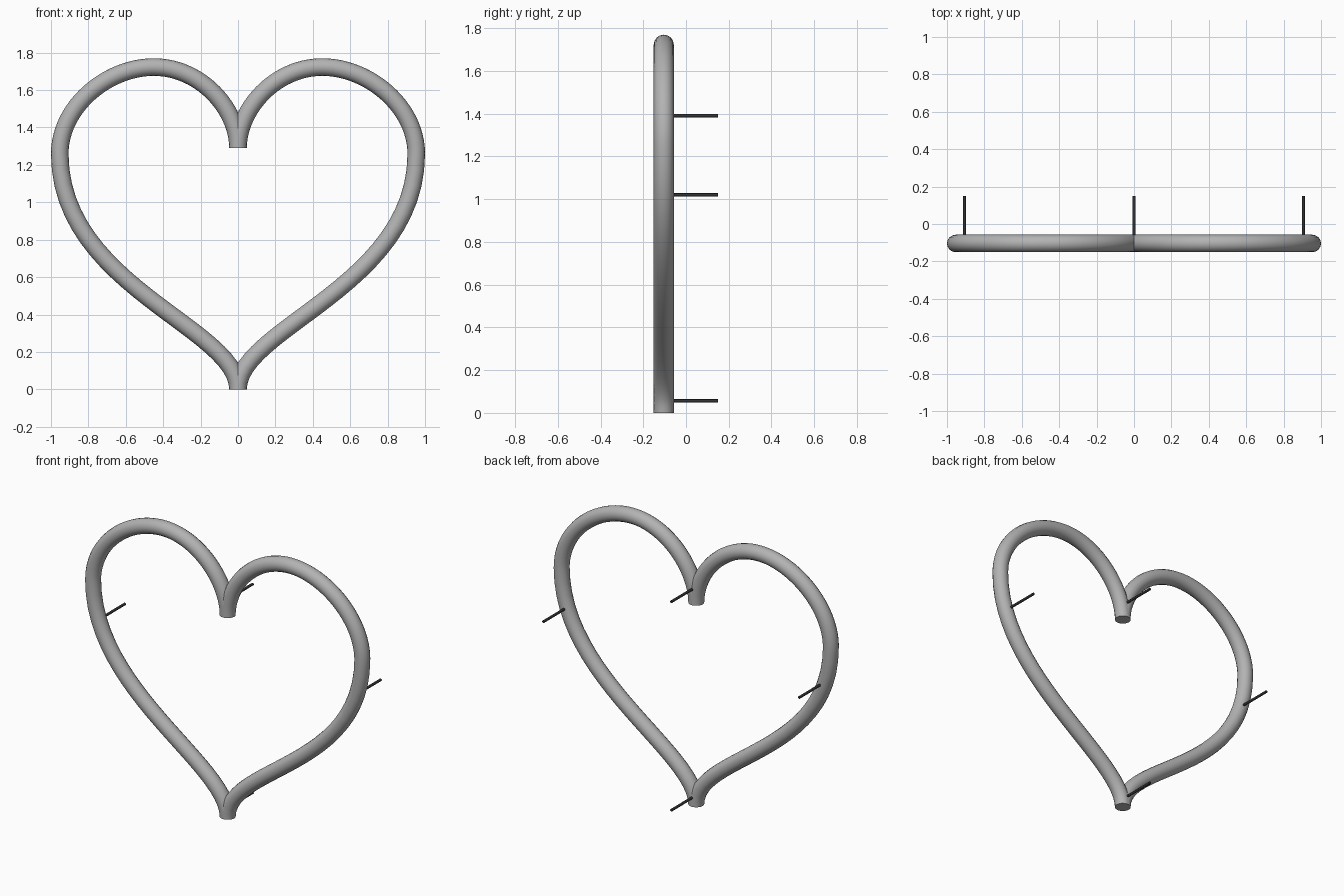
import bpy, math

if "Cube" in bpy.data.objects:
    bpy.data.objects.remove(bpy.data.objects["Cube"])

R = 0.047          # tube radius
Y = -0.104         # depth of the heart plane


def material(name, rgb):
    m = bpy.data.materials.new(name)
    m.diffuse_color = (*rgb, 1)
    m.use_nodes = True
    m.node_tree.nodes["Principled BSDF"].inputs["Base Color"].default_value = m.diffuse_color
    return m


grey = material("grey_tube", (0.45, 0.45, 0.45))
dark = material("dark_pin", (0.03, 0.03, 0.033))

# Half heart centre line: (left handle, point, right handle) as x, z
PATH = [
    ((0, -0.1), (0, 0), (0, 0.33)),
    ((0.953, 0.55), (0.953, 1.26), (0.953, 1.51)),
    ((0.70, 1.723), (0.45, 1.723), (0.20, 1.723)),
    ((0, 1.50), (0, 1.29), (0, 1.2)),
]


def tube_half(name, side):
    cu = bpy.data.curves.new(name, 'CURVE')
    cu.dimensions = '3D'
    cu.resolution_u = 24
    cu.bevel_depth = R
    cu.bevel_resolution = 6
    cu.use_fill_caps = True
    sp = cu.splines.new('BEZIER')
    sp.bezier_points.add(len(PATH) - 1)
    for bp, (a, p, b) in zip(sp.bezier_points, PATH):
        bp.handle_left_type = bp.handle_right_type = 'FREE'
        bp.co = (side * p[0], Y, p[1])
        bp.handle_left = (side * a[0], Y, a[1])
        bp.handle_right = (side * b[0], Y, b[1])
    cu.materials.append(grey)
    ob = bpy.data.objects.new(name, cu)
    bpy.context.collection.objects.link(ob)
    bpy.ops.object.select_all(action='DESELECT')
    ob.select_set(True)
    bpy.context.view_layer.objects.active = ob
    bpy.ops.object.convert(target='MESH')
    bpy.ops.object.shade_smooth_by_angle(angle=math.radians(40))


def pin(name, x, z):
    y0, y1 = Y, 0.149
    bpy.ops.mesh.primitive_cylinder_add(
        vertices=16, radius=0.008, depth=y1 - y0,
        location=(x, (y0 + y1) / 2, z), rotation=(math.pi / 2, 0, 0))
    ob = bpy.context.object
    ob.name = name
    ob.data.materials.append(dark)
    bpy.ops.object.shade_smooth_by_angle(angle=math.radians(40))


# Two mirrored tube halves
tube_half("heart_tube_right", 1)
tube_half("heart_tube_left", -1)

# Wall mounting pins at the back
pin("bottom_pin", 0, 0.056)
pin("top_pin", 0, 1.39)
pin("right_pin", 0.906, 1.02)
pin("left_pin", -0.906, 1.02)
